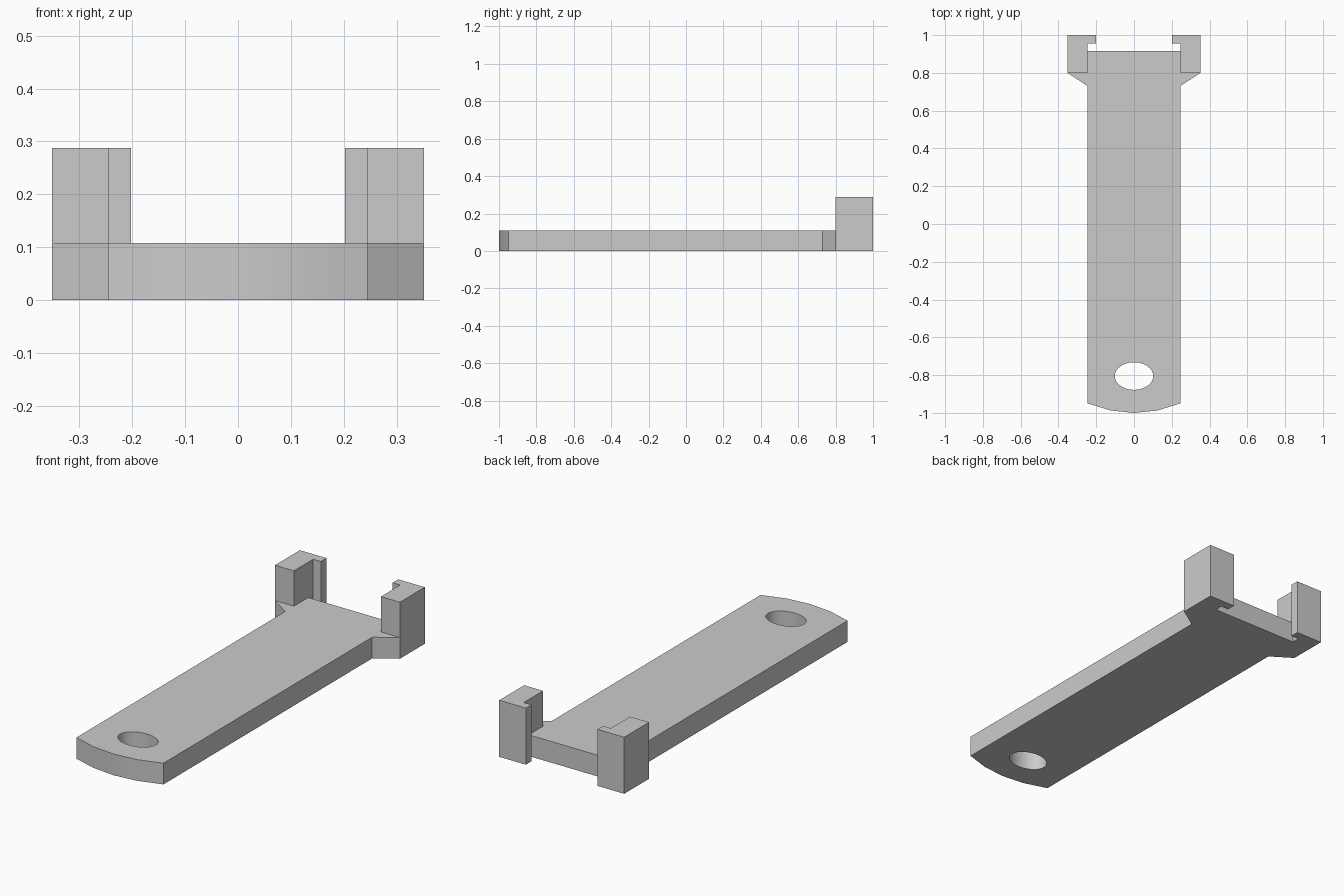
import bpy
import bmesh
import math

cube = bpy.data.objects.get("Cube")
if cube:
    bpy.data.objects.remove(cube, do_unlink=True)

PLATE_H = 0.108
JAW_H = 0.288
HALF_W = 0.245   # half width of the handle
OUTER = 0.352    # outer side of the jaws
JAW_Y = 0.8      # front of the jaws

grey = bpy.data.materials.new("plain_grey")
grey.use_nodes = True
grey.diffuse_color = (0.6, 0.6, 0.6, 1)
grey.node_tree.nodes["Principled BSDF"].inputs["Base Color"].default_value = (0.6, 0.6, 0.6, 1)


def prism(name, loops, height):
    """Extrude an outline, with optional hole loops, up from the ground."""
    bm = bmesh.new()
    edges = []
    for loop in loops:
        verts = [bm.verts.new((x, y, 0)) for x, y in loop]
        edges += [bm.edges.new((v, verts[i - 1])) for i, v in enumerate(verts)]
    bmesh.ops.triangle_fill(bm, edges=edges, use_beauty=True)
    top = bmesh.ops.extrude_face_region(bm, geom=bm.faces[:], use_keep_orig=True)
    moved = [g for g in top["geom"] if isinstance(g, bmesh.types.BMVert)]
    bmesh.ops.translate(bm, verts=moved, vec=(0, 0, height))
    bmesh.ops.recalc_face_normals(bm, faces=bm.faces[:])
    mesh = bpy.data.meshes.new(name)
    bm.to_mesh(mesh)
    bm.free()
    mesh.materials.append(grey)
    obj = bpy.data.objects.new(name, mesh)
    bpy.context.collection.objects.link(obj)
    return obj


# Handle: bowed front end, flared shoulders below the jaws, straight back edge
bow = []
for i in range(-2, 3):
    t = i / 2
    bow.append((HALF_W * t, -1 + 0.05 * t * t))
right_edge = [(HALF_W, 0.73), (OUTER, JAW_Y), (HALF_W, JAW_Y), (HALF_W, 0.915)]
left_edge = [(-x, y) for x, y in reversed(right_edge)]

# Oval hanging hole
hole = [(0.102 * math.cos(a), -0.805 + 0.073 * math.sin(a))
        for a in (math.tau * i / 32 for i in range(32))]

handle = prism("handle", [bow + right_edge + left_edge, hole], PLATE_H)

# Hooked jaws: tall blocks with a thin inward lip at the back
jaw = [(HALF_W, JAW_Y), (OUTER, JAW_Y), (OUTER, 1),
       (0.202, 1), (0.202, 0.955), (HALF_W, 0.955)]
for side, name in ((1, "left_jaw"), (-1, "right_jaw")):
    prism(name, [[(side * x, y) for x, y in jaw]], JAW_H)

# Smooth the hole wall and the bowed end only
bpy.ops.object.select_all(action='DESELECT')
handle.select_set(True)
bpy.context.view_layer.objects.active = handle
bpy.ops.object.shade_smooth_by_angle(angle=math.radians(25))
